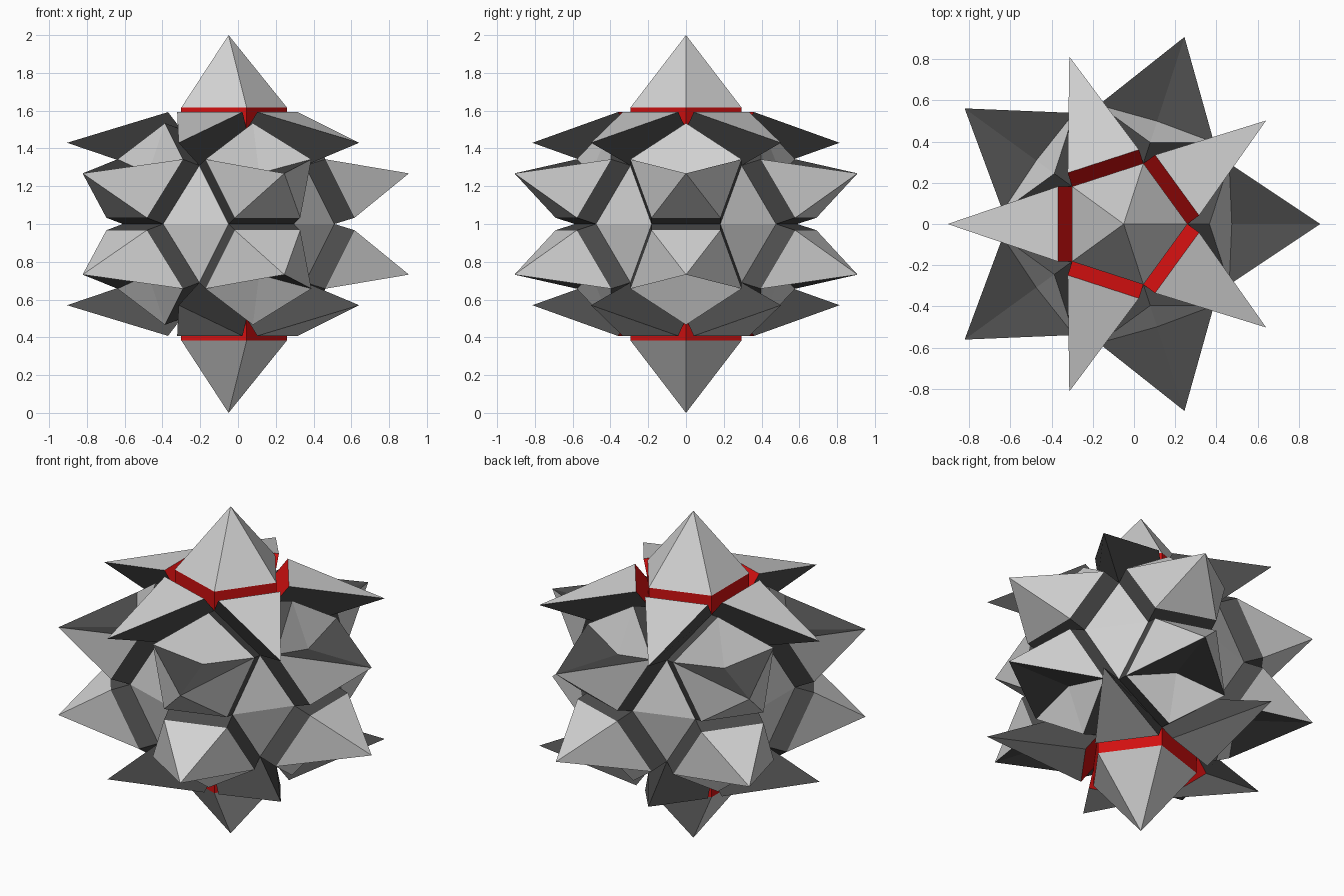
import bpy, bmesh, math
from mathutils import Vector

cube = bpy.data.objects.get("Cube")
if cube:
    bpy.data.objects.remove(cube)


def material(name, color):
    m = bpy.data.materials.new(name)
    m.use_nodes = True
    m.diffuse_color = (*color, 1)
    m.node_tree.nodes["Principled BSDF"].inputs["Base Color"].default_value = (*color, 1)
    return m


MATS = [material("light grey", (0.64, 0.64, 0.64)),
        material("dark grey", (0.075, 0.075, 0.075)),
        material("red", (0.64, 0.005, 0.005))]
LIGHT, DARK, RED = range(3)

# Proportions of the core: two pentagonal rotundas mirrored at the equator
EDGE = 0.364
PHI = (1 + math.sqrt(5)) / 2
R_TOP = EDGE / (2 * math.sin(math.pi / 5))
R_MID, R_EQ = R_TOP * PHI, EDGE * PHI
Z_TOP = EDGE * math.sqrt(1 + 2 / math.sqrt(5))
Z_MID = math.sqrt(R_EQ ** 2 - R_MID ** 2)
RISE = 0.115
AXIS_X = -0.05


def polar(r, deg, z):
    a = math.radians(deg)
    return Vector((r * math.cos(a), r * math.sin(a), z))


def place(co, turn, side):
    """Turn a point about the axis, mirror it for the lower half, move it into place."""
    a = math.radians(turn)
    c, s = math.cos(a), math.sin(a)
    return Vector((c * co.x - s * co.y + AXIS_X, s * co.x + c * co.y, 1 + side * co.z))


def finish(bm, name):
    mesh = bpy.data.meshes.new(name)
    bm.to_mesh(mesh)
    bm.free()
    for m in MATS:
        mesh.materials.append(m)
    obj = bpy.data.objects.new(name, mesh)
    bpy.context.collection.objects.link(obj)


def build(name, points, faces, base, turn, side):
    """Closed block from named points; the hidden base is removed at the end."""
    bm = bmesh.new()
    v = {k: bm.verts.new(place(co, turn, side)) for k, co in points.items()}
    for keys, mat in faces:
        bm.faces.new([v[k] for k in keys.split()]).material_index = mat
    floor = bm.faces.new([v[k] for k in base.split()])
    bmesh.ops.recalc_face_normals(bm, faces=bm.faces)
    bmesh.ops.delete(bm, geom=[floor], context='FACES')
    finish(bm, name)


# Core body
bm = bmesh.new()
for side in (1, -1):
    for k in range(5):
        bm.verts.new(place(polar(R_TOP, 72 * k, Z_TOP), 0, side))
        bm.verts.new(place(polar(R_MID, 72 * k + 36, Z_MID), 0, side))
for k in range(10):
    bm.verts.new(place(polar(R_EQ, 36 * k + 18, 0), 0, 1))
bmesh.ops.convex_hull(bm, input=bm.verts)
bmesh.ops.recalc_face_normals(bm, faces=bm.faces)
finish(bm, "core")

# Cap spike: red collar with a five-sided pyramid
cap = {"tip": Vector((0, 0, 1))}
cap_faces = []
for k in range(5):
    n = (k + 1) % 5
    cap[f"b{k}"] = polar(R_TOP, 72 * k, Z_TOP)
    cap[f"t{k}"] = polar(R_TOP, 72 * k, Z_TOP + RISE)
    cap_faces += [(f"b{k} b{n} t{n} t{k}", RED), (f"t{k} t{n} tip", LIGHT)]

# Shoulder spike: raised triangle whose lower corner is drawn far out
tilt = math.acos(math.sqrt((5 + 2 * math.sqrt(5)) / 15))
lift = Vector((math.sin(tilt), 0, math.cos(tilt))) * RISE
turn_in = R_TOP * math.cos(math.radians(36))
shoulder = {"low": Vector((R_MID, 0, Z_MID)), "tip": Vector((0.855, 0, 0.43))}
for name, y in (("l", EDGE / 2), ("r", -EDGE / 2)):
    shoulder["b" + name] = Vector((turn_in, y, Z_TOP))
    shoulder["t" + name] = shoulder["b" + name] + lift
shoulder_faces = [("bl br tr tl", RED), ("tl tr tip", LIGHT),
                  ("bl tl tip low", DARK), ("br tr tip low", DARK)]

# Side spike: raised pentagon, lower part drawn out to a tip
push = Vector((0.107, 0, 0.033))
side_pts = {"b0": polar(R_TOP, 0, Z_TOP), "b1": polar(R_MID, 36, Z_MID),
            "b2": polar(R_EQ, 18, 0), "b3": polar(R_EQ, -18, 0),
            "b4": polar(R_MID, -36, Z_MID)}
for k in range(5):
    side_pts[f"t{k}"] = side_pts[f"b{k}"] + push
side_pts["mid"] = Vector((0.525, 0, 0.268))
side_pts["tip"] = Vector((0.955, 0, 0.268))
side_faces = [(f"b{k} b{(k + 1) % 5} t{(k + 1) % 5} t{k}", DARK) for k in range(5)]
side_faces += [("t0 t1 mid", LIGHT), ("t0 t4 mid", LIGHT),
               ("mid t1 tip", DARK), ("mid t4 tip", DARK),
               ("t1 t2 tip", LIGHT), ("t2 t3 tip", LIGHT), ("t3 t4 tip", LIGHT)]

for side, label in ((1, "upper"), (-1, "lower")):
    build(f"{label}_cap_spike", cap, cap_faces, "b0 b1 b2 b3 b4", 0, side)
    for k in range(5):
        build(f"{label}_shoulder_spike_{k + 1}", shoulder, shoulder_faces,
              "bl br low", 72 * k + 36, side)
        build(f"{label}_side_spike_{k + 1}", side_pts, side_faces,
              "b0 b1 b2 b3 b4", 72 * k, side)
